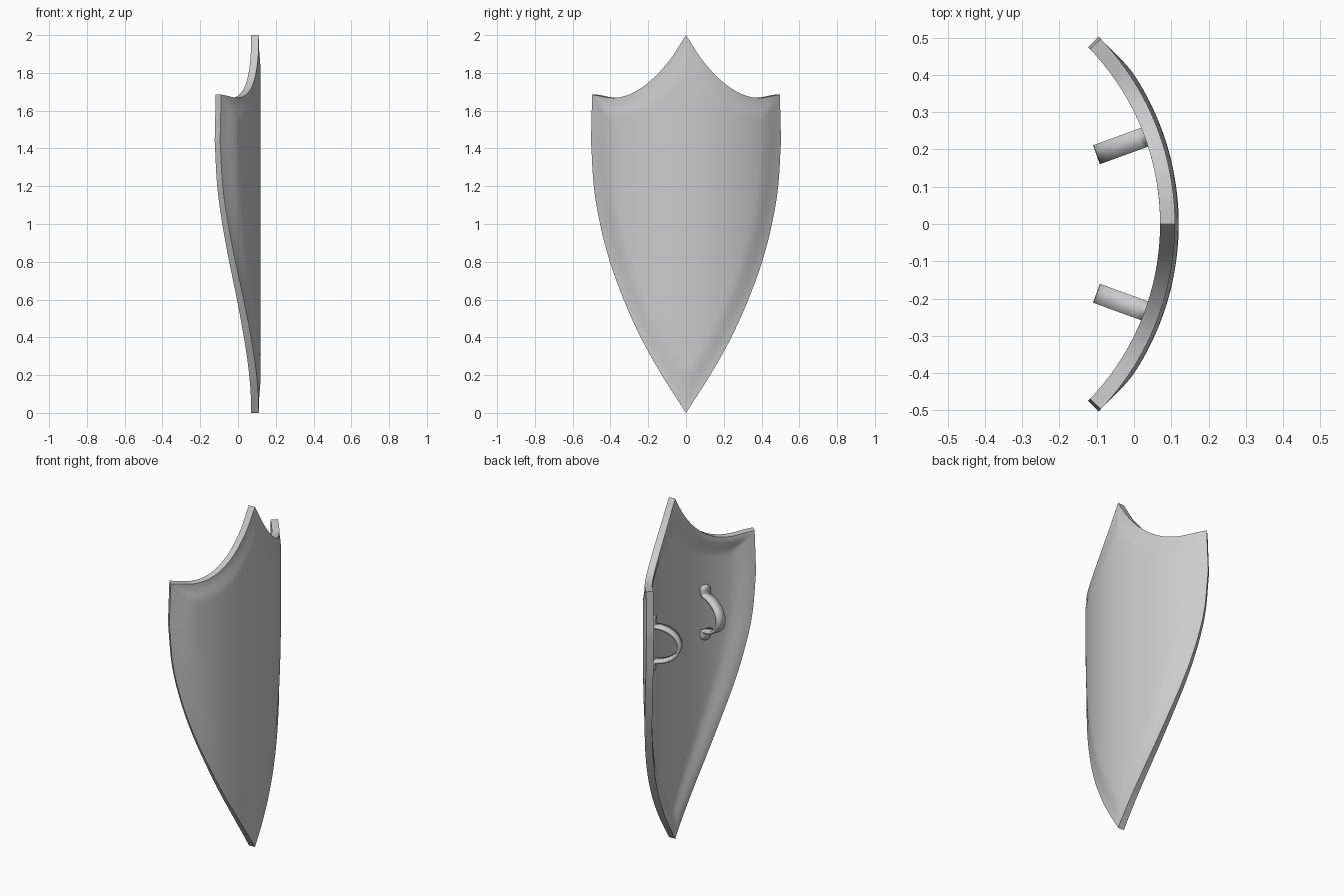
import bpy, bmesh, math
from mathutils import Vector
from mathutils.geometry import intersect_point_line

if "Cube" in bpy.data.objects:
    bpy.data.objects.remove(bpy.data.objects["Cube"])

R = 0.72            # radius of the curved outer face
CX = 0.11 - R       # x of the curvature axis
N, M = 40, 48       # half columns, rows


def spline(pts, f):
    """Catmull-Rom point at fraction f along the control points."""
    p = [Vector(q) for q in pts]
    p = [2 * p[0] - p[1]] + p + [2 * p[-1] - p[-2]]
    k = min(int(f * (len(pts) - 1)), len(pts) - 2)
    t = f * (len(pts) - 1) - k
    a, b, c, d = p[k:k + 4]
    return 0.5 * (2 * b + (c - a) * t + (2 * a - 5 * b + 4 * c - d) * t * t
                  + (3 * b - a - 3 * c + d) * t ** 3)


def finish(bm, name):
    bmesh.ops.recalc_face_normals(bm, faces=bm.faces)
    me = bpy.data.meshes.new(name)
    bm.to_mesh(me)
    bm.free()
    ob = bpy.data.objects.new(name, me)
    bpy.context.collection.objects.link(ob)
    return ob


def smooth(ob, angle):
    bpy.ops.object.select_all(action='DESELECT')
    ob.select_set(True)
    bpy.context.view_layer.objects.active = ob
    bpy.ops.object.shade_smooth_by_angle(angle=math.radians(angle))


# Half outline (y, z): tapering side and scooped top
SIDE = [(0, 0), (0.128, 0.2), (0.24, 0.4), (0.33, 0.6), (0.403, 0.8),
        (0.455, 1.0), (0.488, 1.2), (0.503, 1.44)]
TOP = [(0, 2.0), (0.085, 1.87), (0.18, 1.765), (0.28, 1.695), (0.38, 1.668), (0.497, 1.685)]
side = [spline(SIDE, i / N) for i in range(N + 1)]
top = [spline(TOP, i / N) for i in range(N + 1)]
outline = side + top[::-1]


def edge_distance(p):
    best = 9
    for a, b in zip(outline, outline[1:]):
        if (b - a).length < 1e-6:
            continue
        q, t = intersect_point_line(p, a, b)
        q = a if t < 0 else b if t > 1 else q
        best = min(best, (p - Vector(q[:2])).length)
    return best


# Shield shell: curved plate whose panel is raised forward inside a soft rim
bm = bmesh.new()
front, back = [], []
for i in range(-N, N + 1):
    fc, bc = [], []
    for j in range(M + 1):
        t = 0.5 - 0.5 * math.cos(math.pi * j / M)
        p = side[abs(i)].lerp(top[abs(i)], t)
        d = min(max((edge_distance(p) - 0.015) / 0.095, 0), 1)
        d = d * d * (3 - 2 * d)
        th = math.asin(p.x / R) * (1 if i >= 0 else -1)
        for col, r in ((fc, R + 0.01 * d), (bc, R - 0.04 + 0.02 * d)):
            col.append(bm.verts.new((CX + r * math.cos(th), r * math.sin(th), p.y)))
    front.append(fc)
    back.append(bc)
for g in (front, back):
    for a, b in zip(g, g[1:]):
        for j in range(M):
            bm.faces.new((a[j], b[j], b[j + 1], a[j + 1]))


def border(g):
    return ([c[0] for c in g] + g[-1][1:] + [c[-1] for c in g[-2::-1]] + g[0][-2:0:-1])


f, b = border(front), border(back)
for k in range(len(f)):
    n = (k + 1) % len(f)
    bm.faces.new((f[k], f[n], b[n], b[k]))
smooth(finish(bm, "shield_plate"), 40)

# Strap handles: bent strip with rounded feet, (depth, height, half width)
foot = [(0.006, 0.160, 0.010), (0.006, 0.155, 0.021), (0.006, 0.143, 0.029),
        (0.006, 0.128, 0.030), (0.008, 0.114, 0.027)]
loop = [(0.014 + 0.136 * math.sin(a), 0.102 * math.cos(a), 0.027)
        for a in (math.pi * k / 20 for k in range(21))]
path = foot + loop + [(d, -h, w) for d, h, w in reversed(foot)]
for label, sgn in (("left", 1), ("right", -1)):
    th = sgn * math.asin(0.24 / 0.7)
    inward = Vector((-math.cos(th), -math.sin(th), 0))
    across = Vector((-math.sin(th), math.cos(th), 0))
    base = Vector((CX, 0, 1.25)) - inward * 0.7
    bm = bmesh.new()
    rows = []
    for d, h, w in path:
        c = base + inward * d + Vector((0, 0, h))
        rows.append([bm.verts.new(c + across * w * s) for s in (-1, 1)])
    for a, b in zip(rows, rows[1:]):
        bm.faces.new((a[0], b[0], b[1], a[1]))
    ob = finish(bm, label + "_strap_handle")
    mod = ob.modifiers.new("thickness", 'SOLIDIFY')
    mod.thickness = 0.016
    mod.offset = 0
    smooth(ob, 40)
